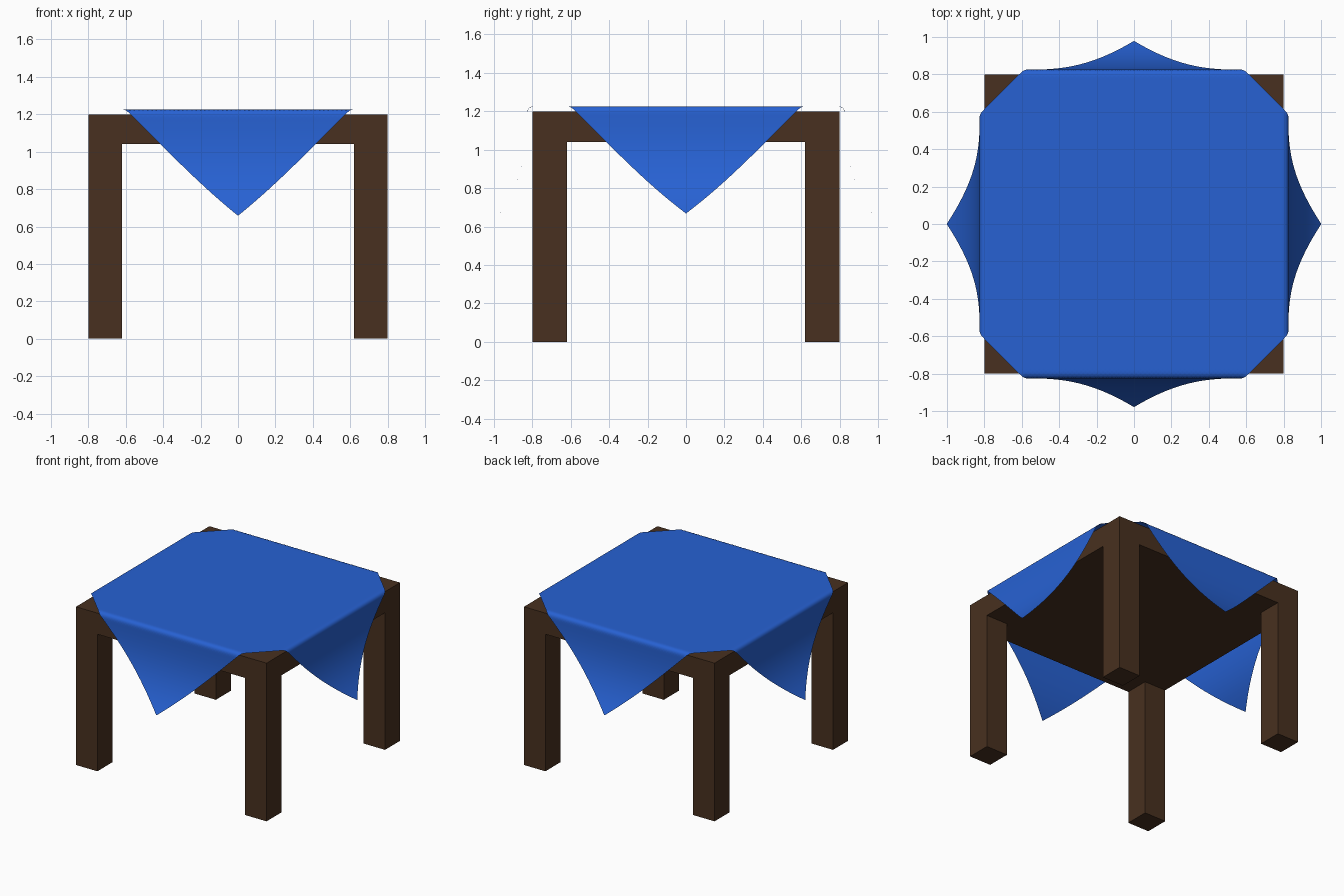
import bpy, bmesh
from math import sin, cos, pi, hypot, sqrt

if "Cube" in bpy.data.objects:
    bpy.data.objects.remove(bpy.data.objects["Cube"])


def material(name, color):
    m = bpy.data.materials.new(name)
    m.diffuse_color = color
    m.use_nodes = True
    m.node_tree.nodes["Principled BSDF"].inputs["Base Color"].default_value = m.diffuse_color
    return m


wood = material("dark_wood", (0.065, 0.03, 0.014, 1))
blue = material("blue_cloth", (0.02, 0.12, 0.65, 1))


def box(name, lo, hi):
    bpy.ops.mesh.primitive_cube_add(size=1, location=[(a + b) / 2 for a, b in zip(lo, hi)])
    o = bpy.context.object
    o.name = name
    o.scale = [b - a for a, b in zip(lo, hi)]
    bpy.ops.object.transform_apply(location=False, rotation=False, scale=True)
    o.data.materials.append(wood)
    return o


# Table top and four square legs flush with its corners
box("table_top", (-0.8, -0.8, 1.04), (0.8, 0.8, 1.2))
for sx, side in ((-0.71, "left"), (0.71, "right")):
    for sy, end in ((-0.71, "front"), (0.71, "back")):
        box(f"{end}_{side}_leg", (sx - 0.09, sy - 0.09, 0), (sx + 0.09, sy + 0.09, 1.04))

# Drape profile: rounded table edge, then a fall that flares outwards
EDGE, GAP, TOP = 0.8, 0.025, 1.225


def drape(flare):
    pts = [(EDGE + GAP * sin(a * pi / 16), TOP - GAP + GAP * cos(a * pi / 16)) for a in range(9)]
    for i in range(1, 121):
        d = i * 0.53 / 100
        pts.append((EDGE + GAP + flare * (d / 0.53) ** 2.6, TOP - GAP - d))
    return pts


def along(pts, s):
    for (a, b), (c, d) in zip(pts, pts[1:]):
        step = hypot(c - a, d - b)
        if s <= step:
            t = s / step
            return a + (c - a) * t, b + (d - b) * t
        s -= step
    return pts[-1]


side_drape, end_drape = drape(0.175), drape(0.145)

# Square cloth turned 45 degrees, bent over each table edge
N = 120
bm = bmesh.new()
bmesh.ops.create_grid(bm, x_segments=N, y_segments=N, size=1.0)
for v in bm.verts:
    x, y = (v.co.x - v.co.y) / sqrt(2), (v.co.x + v.co.y) / sqrt(2)
    z = TOP
    if abs(x) > EDGE:
        out, z = along(side_drape, abs(x) - EDGE)
        x = out if x > 0 else -out
    elif abs(y) > EDGE:
        out, z = along(end_drape, abs(y) - EDGE)
        y = out if y > 0 else -out
    v.co = (x, y, z)
for f in bm.faces:
    f.smooth = True
mesh = bpy.data.meshes.new("tablecloth")
bm.to_mesh(mesh)
bm.free()
mesh.materials.append(blue)
cloth = bpy.data.objects.new("tablecloth", mesh)
bpy.context.collection.objects.link(cloth)
